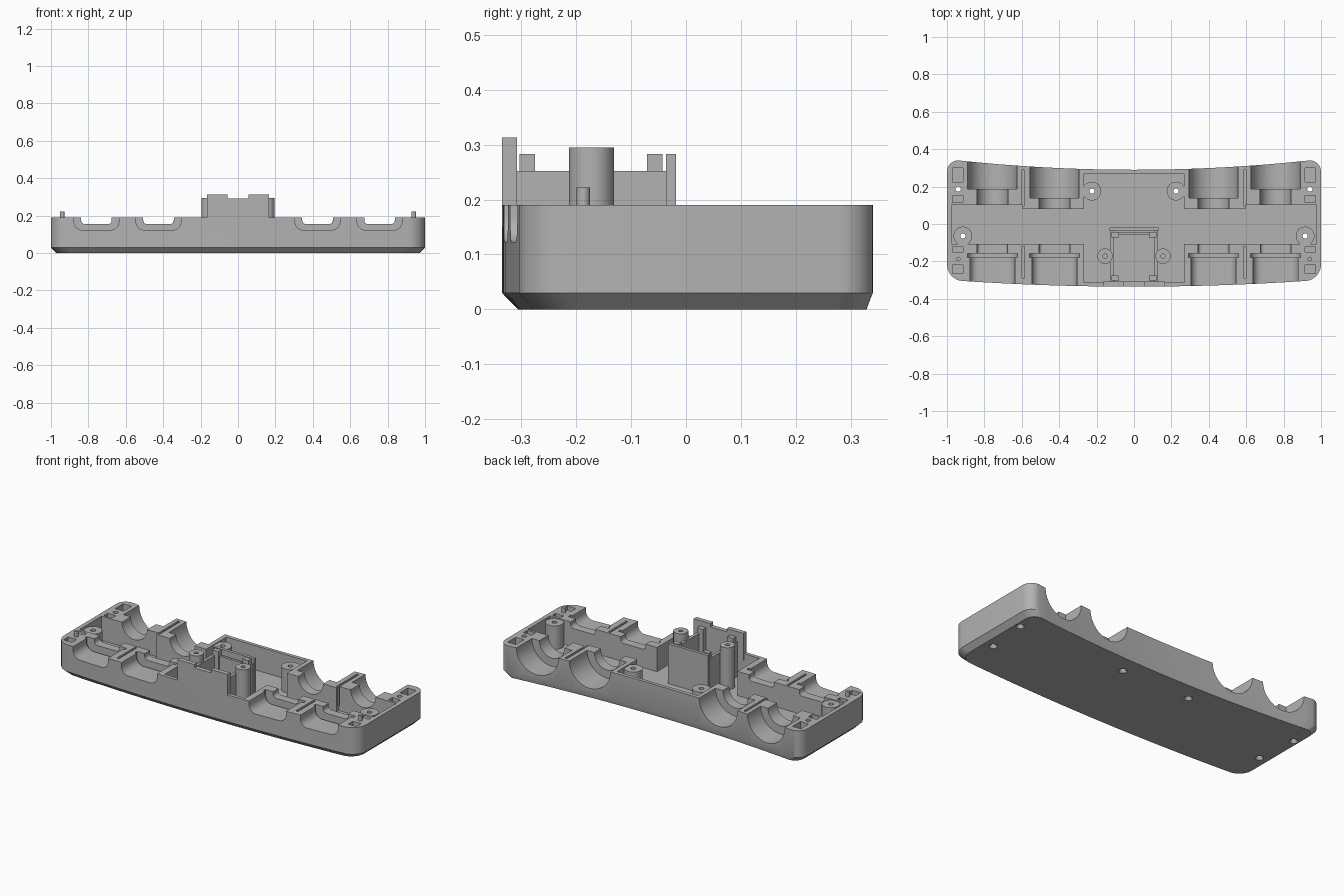
import bpy, bmesh, math
from mathutils import Matrix, Vector

cube = bpy.data.objects.get("Cube")
if cube:
    bpy.data.objects.remove(cube, do_unlink=True)

RIM, FLOOR, TOP = 0.19, 0.045, 0.4
grey = bpy.data.materials.new("plastic_grey")
grey.use_nodes = True
grey.diffuse_color = (0.45, 0.45, 0.45, 1)
grey.node_tree.nodes["Principled BSDF"].inputs["Base Color"].default_value = (0.45, 0.45, 0.45, 1)


def box(bm, x0, x1, y0, y1, z0, z1):
    m = Matrix.Translation(((x0 + x1) / 2, (y0 + y1) / 2, (z0 + z1) / 2))
    bmesh.ops.create_cube(bm, size=1, matrix=m @ Matrix.Diagonal((x1 - x0, y1 - y0, z1 - z0, 1)))


def rod(bm, x, y, z0, z1, r, r2=None):
    bmesh.ops.create_cone(bm, cap_ends=True, segments=32, radius1=r, radius2=r2 or r,
                          depth=z1 - z0, matrix=Matrix.Translation((x, y, (z0 + z1) / 2)))


def loft(bm, rings):
    loops = [[bm.verts.new(p) for p in ring] for ring in rings]
    n = len(loops[0])
    for a, b in zip(loops, loops[1:]):
        for i in range(n):
            bm.faces.new((a[i], a[(i + 1) % n], b[(i + 1) % n], b[i]))
    bm.faces.new(loops[0][::-1])
    bm.faces.new(loops[-1])
    bmesh.ops.recalc_face_normals(bm, faces=bm.faces)


def channel(bm, x, y0, y1, half, bottom, r):
    # U-shaped channel running along y and open at the top
    prof = [(x + half, TOP), (x - half, TOP)]
    for sx, start in ((-1, 180), (1, 270)):
        for i in range(9):
            a = math.radians(start + i * 90 / 8)
            prof.append((x + sx * (half - r) + r * math.cos(a), bottom + r + r * math.sin(a)))
    if half - r < 1e-4:
        del prof[11]
    loft(bm, [[(px, y, pz) for px, pz in prof] for y in (y0, y1)])


def make(name, bm):
    me = bpy.data.meshes.new(name)
    bm.to_mesh(me)
    bm.free()
    ob = bpy.data.objects.new(name, me)
    bpy.context.collection.objects.link(ob)
    me.materials.append(grey)
    return ob


def carve(ob, cutters):
    # subtract each cutter in turn, then discard it
    for build in cutters:
        bm = bmesh.new()
        build(bm)
        cutter = make("cutter", bm)
        mod = ob.modifiers.new("cut", "BOOLEAN")
        mod.operation, mod.solver, mod.object = "DIFFERENCE", "EXACT", cutter
        ev = ob.evaluated_get(bpy.context.evaluated_depsgraph_get())
        me = bpy.data.meshes.new_from_object(ev)
        ob.modifiers.clear()
        ob.data = me
        bpy.data.objects.remove(cutter, do_unlink=True)


def cut(fn, *args):
    return lambda bm: fn(bm, *args)


def smooth(ob):
    bpy.ops.object.select_all(action="DESELECT")
    ob.select_set(True)
    bpy.context.view_layer.objects.active = ob
    bpy.ops.object.shade_smooth_by_angle(angle=math.radians(30))


# Tray outline: bowed front, hollow back, rounded corners
def arc(cx, cy, r, start):
    return [(cx + r * math.cos(math.radians(start + 90 * i / 10)),
             cy + r * math.sin(math.radians(start + 90 * i / 10))) for i in range(11)]


steps = [i / 16 for i in range(-15, 16)]
outline = [(0.91 * t, -0.335 + 0.03 * t * t) for t in steps]
outline += arc(0.91, -0.215, 0.09, 270) + arc(0.94, 0.28, 0.06, 0)
outline += [(-0.94 * t, 0.29 + 0.05 * t * t) for t in steps]
outline += arc(-0.94, 0.28, 0.06, 90) + arc(-0.91, -0.215, 0.09, 180)
bm = bmesh.new()
loft(bm, [[(x * 0.97, y * 0.94 + 0.009, 0) for x, y in outline],
          [(x, y, 0.03) for x, y in outline],
          [(x, y, RIM) for x, y in outline]])
tray = make("tray", bm)

# Interior wells
cuts = [cut(box, -0.267, 0.267, -0.312, 0.27, FLOOR, TOP),
        cut(box, -0.975, 0.975, -0.107, 0.08, FLOOR, TOP)]
holes = []
for s in (-1, 1):
    def sbox(x0, x1, *rest):
        return cut(box, min(s * x0, s * x1), max(s * x0, s * x1), *rest)
    cuts.append(sbox(0.595, 0.975, 0.0, 0.102, FLOOR, TOP))
    # Round sockets at the back, flat-bottomed sockets at the front
    for x, seat in ((0.757, 0.187), (0.425, 0.14)):
        cuts += [cut(channel, s * x, seat, 0.5, 0.132, 0.058, 0.1319),
                 cut(channel, s * x, 0.03, seat + 0.02, 0.083, 0.107, 0.0829),
                 cut(channel, s * x, -0.5, -0.168, 0.12, 0.123, 0.045),
                 cut(channel, s * x, -0.178, -0.158, 0.133, 0.11, 0.05),
                 cut(channel, s * x, -0.17, -0.09, 0.082, 0.155, 0.02)]
    # Narrow slots between sockets
    cuts += [sbox(0.585, 0.599, 0.095, 0.29, 0.07, TOP),
             sbox(0.585, 0.599, -0.29, -0.12, 0.07, TOP)]
    # Corner relief pockets
    for y0, y1 in ((0.225, 0.3), (0.115, 0.152), (-0.15, -0.122), (-0.265, -0.22)):
        cuts.append(sbox(0.915, 0.97, y0, y1, 0.07, TOP))
    # Screw holes with countersinks
    for x, y in ((0.94, 0.187), (0.915, -0.064), (0.225, 0.176)):
        holes += [cut(rod, s * x, y, -0.1, TOP, 0.014),
                  cut(rod, s * x, y, -0.005, 0.014, 0.026, 0.014)]
carve(tray, cuts + holes)
smooth(tray)

# Screw bosses and tall holder bosses
bm = bmesh.new()
tall_holes = []
for s in (-1, 1):
    rod(bm, s * 0.915, -0.064, FLOOR - 0.005, 0.185, 0.05)
    rod(bm, s * 0.225, 0.176, FLOOR - 0.005, 0.185, 0.05)
    rod(bm, s * 0.155, -0.172, FLOOR - 0.005, 0.295, 0.041)
    tall_holes.append(cut(rod, s * 0.155, -0.172, 0.15, TOP, 0.012))
bosses = make("bosses", bm)
carve(bosses, holes + tall_holes)
smooth(bosses)

# Locating pins
bm = bmesh.new()
for s in (-1, 1):
    rod(bm, s * 0.94, -0.187, 0.15, 0.222, 0.012)
smooth(make("locating_pins", bm))

# Front plate with a shallow notch
bm = bmesh.new()
box(bm, -0.165, 0.165, -0.335, -0.308, 0.15, 0.293)
for s in (-1, 1):
    box(bm, s * 0.11 - 0.055, s * 0.11 + 0.055, -0.335, -0.308, 0.28, 0.313)
make("front_plate", bm)

# Central holder: side walls, corner posts, back plate
bm = bmesh.new()
for s in (-1, 1):
    box(bm, s * 0.116 - 0.009, s * 0.116 + 0.009, -0.31, -0.03, FLOOR - 0.005, 0.252)
    for y in (-0.289, -0.057):
        box(bm, s * 0.1 - 0.02, s * 0.1 + 0.02, y - 0.014, y + 0.014, FLOOR - 0.005, 0.283)
box(bm, -0.11, 0.11, -0.06, -0.045, FLOOR - 0.005, 0.252)
box(bm, -0.132, 0.132, -0.036, -0.018, FLOOR - 0.005, 0.283)
make("holder", bm)
